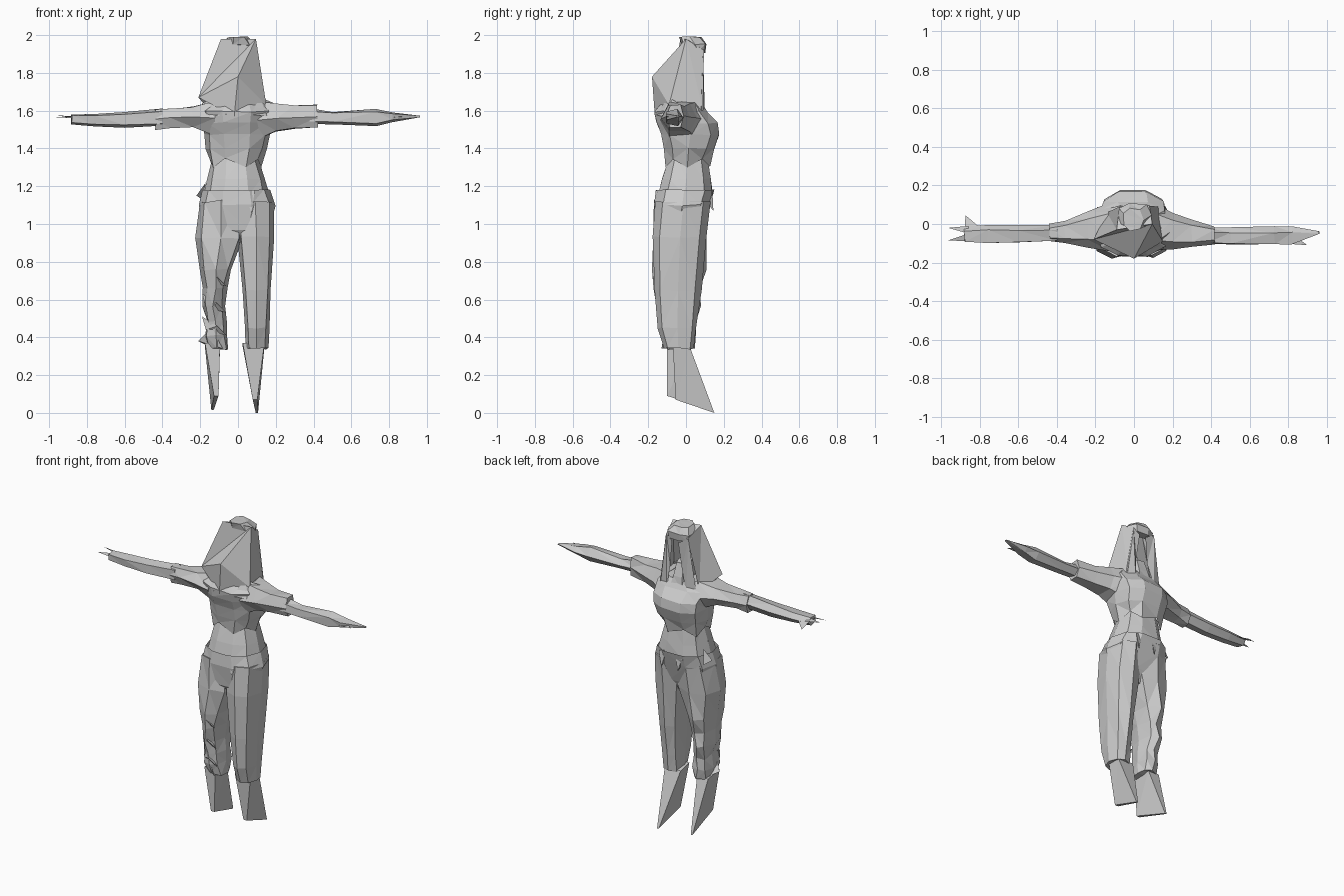
import bpy, bmesh, math, random

random.seed(4)
if "Cube" in bpy.data.objects:
    bpy.data.objects.remove(bpy.data.objects["Cube"])

grey = bpy.data.materials.new("plain grey")
GREY = (0.6, 0.6, 0.6, 1)
grey.diffuse_color = GREY
grey.use_nodes = True
grey.node_tree.nodes["Principled BSDF"].inputs["Base Color"].default_value = GREY


def build(name, verts, faces, fix=True):
    """Make one flat-shaded triangulated object."""
    bm = bmesh.new()
    vs = [bm.verts.new(v) for v in verts]
    for f in faces:
        bm.faces.new([vs[i] for i in f])
    if fix:
        bmesh.ops.recalc_face_normals(bm, faces=bm.faces)
    bmesh.ops.triangulate(bm, faces=bm.faces)
    me = bpy.data.meshes.new(name)
    bm.to_mesh(me)
    bm.free()
    me.materials.append(grey)
    ob = bpy.data.objects.new(name, me)
    bpy.context.collection.objects.link(ob)
    return ob


def unit_ring(n):
    """Slightly squared ring that fills 0..1 on both axes."""
    angles = [2 * math.pi * k / n for k in range(n)]
    axes = []
    for fn in (math.cos, math.sin):
        vals = [math.copysign(abs(fn(t)) ** 0.8, fn(t)) for t in angles]
        lo, hi = min(vals), max(vals)
        axes.append([(v - lo) / (hi - lo) for v in vals])
    return list(zip(*axes))


def loft(name, rings, n=8, axis="z", jitter=0.004, zigzag=0, caps=(True, True)):
    """Skin rings of (position, a0, a1, b0, b1); a, b are the two cross extents."""
    verts, faces = [], []
    for r, (p, a0, a1, b0, b1) in enumerate(rings):
        for k, (u, v) in enumerate(unit_ring(n)):
            a = a0 + u * (a1 - a0) + random.uniform(-jitter, jitter)
            b = b0 + v * (b1 - b0) + random.uniform(-jitter, jitter)
            q = p + random.uniform(-jitter, jitter)
            if r == 0:
                q += zigzag * (k % 2)
            verts.append((a, b, q) if axis == "z" else (q, a, b))
    for r in range(len(rings) - 1):
        for k in range(n):
            j = (k + 1) % n
            faces.append((r * n + k, r * n + j, r * n + n + j, r * n + n + k))
    if caps[0]:
        faces.append(tuple(range(n)))
    if caps[1]:
        faces.append(tuple(range((len(rings) - 1) * n, len(rings) * n)))
    return build(name, verts, faces)


# Torso: cropped top with a zigzag hem, bare waist, neck and open collar
loft("top", [
    (1.30, -0.155, 0.125, -0.105, 0.125),
    (1.40, -0.17, 0.155, -0.115, 0.15),
    (1.475, -0.18, 0.17, -0.135, 0.178),
    (1.535, -0.19, 0.18, -0.155, 0.17),
    (1.595, -0.205, 0.19, -0.165, 0.115),
    (1.645, -0.14, 0.14, -0.13, 0.08)], n=10, zigzag=0.045, caps=(False, True))
loft("waist", [
    (1.15, -0.18, 0.165, -0.15, 0.14),
    (1.24, -0.16, 0.14, -0.125, 0.13),
    (1.36, -0.135, 0.105, -0.085, 0.11)], n=10)
loft("neck", [(1.58, -0.08, 0.08, -0.05, 0.11),
              (1.66, -0.06, 0.06, -0.05, 0.085),
              (1.74, -0.045, 0.045, -0.04, 0.06)], n=6)

# Trousers: hips and two legs
loft("hips", [
    (0.90, -0.09, 0.09, -0.11, 0.05),
    (0.97, -0.19, 0.165, -0.15, 0.085),
    (1.10, -0.21, 0.20, -0.17, 0.13),
    (1.18, -0.19, 0.17, -0.158, 0.147)], n=10, caps=(True, False))
loft("left_trouser_leg", [
    (0.34, 0.04, 0.16, -0.115, 0.04),
    (0.45, 0.035, 0.165, -0.15, 0.055),
    (0.65, 0.025, 0.175, -0.17, 0.08),
    (0.93, -0.005, 0.195, -0.178, 0.11),
    (1.12, -0.01, 0.19, -0.162, 0.13)], n=8)
loft("right_trouser_leg", [
    (0.34, -0.165, -0.05, -0.105, 0.04),
    (0.41, -0.175, -0.055, -0.13, 0.05),
    (0.48, -0.165, -0.06, -0.145, 0.055),
    (0.57, -0.185, -0.07, -0.155, 0.08),
    (0.66, -0.18, -0.06, -0.165, 0.08),
    (0.76, -0.20, -0.035, -0.175, 0.10),
    (0.93, -0.222, 0.03, -0.178, 0.11),
    (1.12, -0.20, 0.035, -0.162, 0.13)], n=8, jitter=0.008)
build("hem_flap", [(-0.21, -0.05, 0.38), (-0.14, -0.11, 0.45), (-0.08, -0.13, 0.34),
                   (-0.15, 0.0, 0.35)], [(0, 1, 2), (0, 2, 3), (0, 3, 1)])
# Creases on the loose leg
for z, y in ((0.72, -0.155), (0.58, -0.14), (0.46, -0.13)):
    build("trouser_crease", [(-0.19, y + 0.05, z + 0.05), (-0.06, y, z - 0.05),
                             (-0.11, y - 0.02, z), (-0.17, y + 0.02, z - 0.02)],
          [(0, 1, 2), (0, 2, 3), (3, 2, 1)])

# Hanging straps below the waistband
for x in (-0.07, 0.05):
    build("hanging_strap", [(x, 0.13, 1.18), (x + 0.05, 0.14, 1.17), (x + 0.03, 0.145, 1.07),
                            (x + 0.02, 0.12, 1.10)], [(0, 1, 2), (0, 2, 3), (1, 3, 2)])
build("side_tab", [(-0.17, 0.06, 1.22), (-0.22, 0.04, 1.15), (-0.19, 0.09, 1.13)],
      [(0, 1, 2)], fix=False)
build("front_tab", [(0.03, -0.155, 1.18), (0.09, -0.15, 1.18), (0.07, -0.172, 1.06)],
      [(0, 1, 2)], fix=False)

# Shins and pointed feet: top extents in x and y, heel point, toe point
for name, x0, x1, y0, heel, toe in (
        ("left_foot", 0.025, 0.14, -0.07, (0.09, -0.055, 0.07), (0.10, 0.15, 0.0)),
        ("right_foot", -0.175, -0.095, -0.10, (-0.115, -0.10, 0.09), (-0.135, 0.135, 0.015))):
    hx, hy, hz = heel
    tx, ty, tz = toe
    build(name, [
        (x0, y0, 0.37), (x1, y0, 0.37), (x1, 0.02, 0.35), (x0, 0.02, 0.35),
        (hx - 0.012, hy, hz), (hx + 0.012, hy, hz), (tx + 0.006, ty, tz), (tx - 0.006, ty, tz)],
        [(0, 1, 2, 3), (4, 5, 6, 7), (0, 1, 5, 4), (1, 2, 6, 5), (2, 3, 7, 6), (3, 0, 4, 7)])

# Arms: flared sleeves, forearms and pointed hands
loft("left_sleeve", [
    (0.10, -0.14, 0.11, 1.45, 1.65),
    (0.20, -0.135, 0.06, 1.49, 1.635),
    (0.30, -0.12, 0.02, 1.505, 1.625),
    (0.42, -0.105, -0.01, 1.51, 1.63)], n=6, axis="x")
loft("right_sleeve", [
    (-0.12, -0.14, 0.11, 1.47, 1.65),
    (-0.24, -0.12, 0.07, 1.515, 1.62),
    (-0.36, -0.10, 0.02, 1.51, 1.61),
    (-0.44, -0.09, 0.0, 1.495, 1.61)], n=6, axis="x")
loft("left_forearm", [
    (0.38, -0.10, -0.015, 1.53, 1.61),
    (0.50, -0.105, -0.02, 1.53, 1.595),
    (0.73, -0.105, -0.012, 1.52, 1.61),
    (0.82, -0.105, -0.008, 1.54, 1.59),
    (0.96, -0.05, -0.035, 1.565, 1.575)], n=5, axis="x")
loft("right_forearm", [
    (-0.40, -0.09, -0.005, 1.52, 1.61),
    (-0.60, -0.095, -0.002, 1.51, 1.595),
    (-0.76, -0.095, -0.002, 1.515, 1.585),
    (-0.88, -0.092, -0.012, 1.525, 1.58)], n=5, axis="x")
for name, tri in (
        ("left_thumb", [(0.76, -0.10, 1.56), (0.82, -0.05, 1.57), (0.90, -0.11, 1.57)]),
        ("right_finger", [(-0.86, -0.09, 1.56), (-0.86, -0.05, 1.57), (-0.965, -0.085, 1.565)]),
        ("right_finger_two", [(-0.86, -0.05, 1.57), (-0.86, -0.01, 1.56), (-0.965, -0.02, 1.575)]),
        ("right_thumb", [(-0.88, -0.03, 1.56), (-0.81, -0.01, 1.55), (-0.875, 0.045, 1.53)])):
    build(name, tri, [(0, 1, 2)], fix=False)

# Long hair: open faceted hood around the face
build("hair", [
    (-0.09, -0.03, 1.98), (0.095, 0.0, 1.98), (0.0, -0.18, 1.78), (-0.21, -0.08, 1.67),
    (-0.02, -0.165, 1.57), (0.15, -0.09, 1.63), (-0.14, 0.06, 1.59), (0.125, 0.09, 1.60),
    (-0.075, 0.09, 1.93), (0.08, 0.095, 1.92)],
    [(0, 1, 3), (3, 1, 2), (3, 2, 4), (2, 5, 4), (2, 1, 5), (1, 9, 7), (1, 7, 5),
     (0, 3, 6), (0, 6, 8), (0, 8, 9, 1)])
# Wide locks framing the face, and locks over the shoulders
for s, inner in ((-1, 0.01), (1, 0.035)):
    build("face_lock", [(s * 0.08, 0.09, 1.93), (s * inner, 0.095, 1.89),
                        (s * (inner + 0.02), 0.085, 1.72),
                        (s * 0.07, 0.10, 1.58), (s * 0.13, 0.08, 1.60)],
          [(0, 1, 2), (0, 2, 3), (0, 3, 4)])
    build("shoulder_lock", [(s * 0.12, -0.09, 1.67), (s * 0.19, -0.04, 1.64),
                            (s * 0.15, -0.13, 1.57), (s * 0.06, -0.165, 1.58)],
          [(0, 1, 2), (0, 2, 3)])

# Crown of hair above the forehead
loft("crown", [
    (1.91, -0.07, 0.08, 0.04, 0.10),
    (1.95, -0.08, 0.09, -0.02, 0.11),
    (1.99, -0.055, 0.05, -0.035, 0.08)], n=7)
